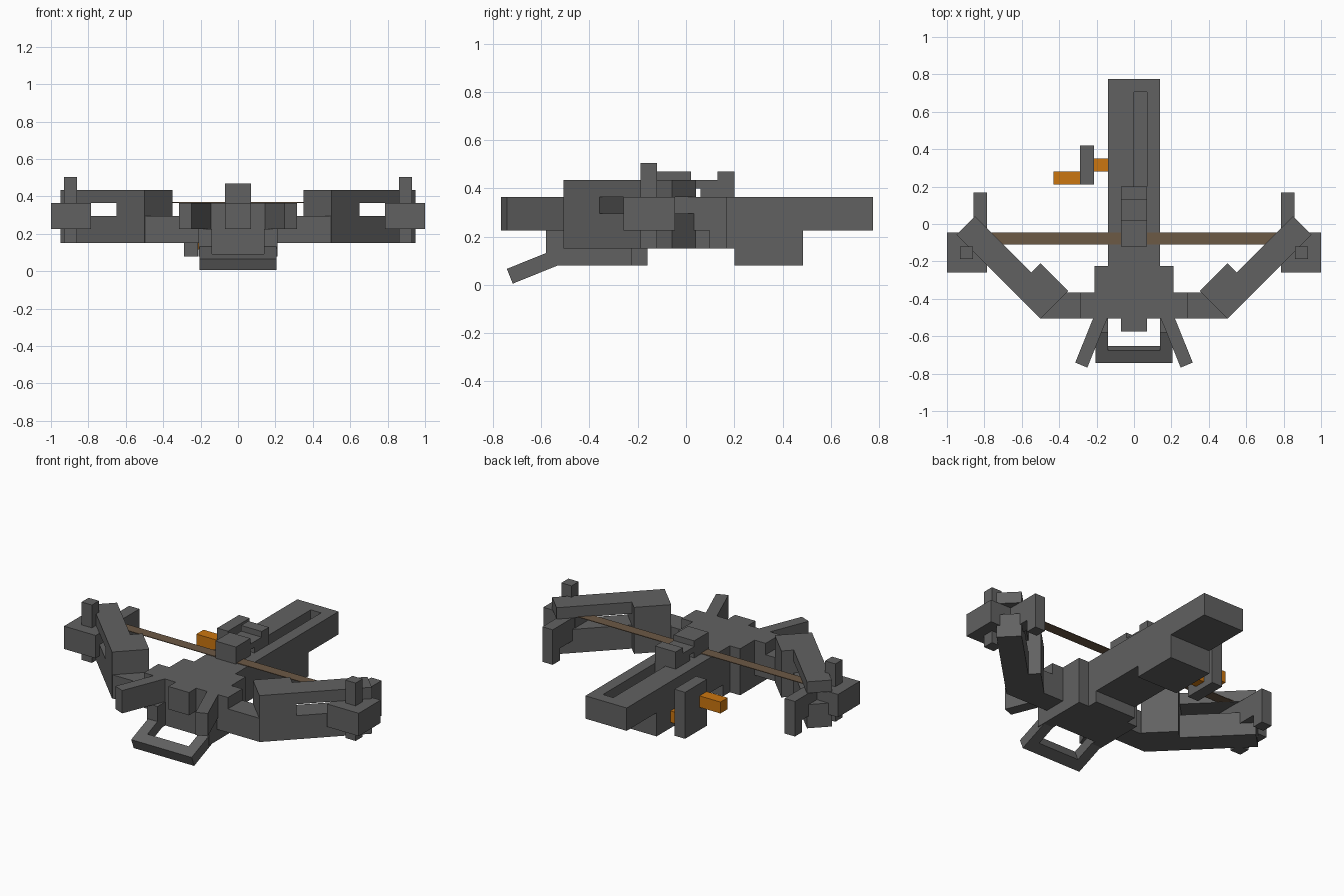
import bpy, math
from mathutils import Matrix, Vector

if "Cube" in bpy.data.objects:
    bpy.data.objects.remove(bpy.data.objects["Cube"])


def material(name, rgb):
    m = bpy.data.materials.new(name)
    m.diffuse_color = (*rgb, 1)
    m.use_nodes = True
    m.node_tree.nodes["Principled BSDF"].inputs["Base Color"].default_value = m.diffuse_color
    return m


GREY = material("dark grey", (0.12, 0.12, 0.12))
ORANGE = material("orange", (0.6, 0.18, 0.005))
BROWN = material("string brown", (0.15, 0.1, 0.06))

FACES = [(0, 2, 3, 1), (4, 5, 7, 6), (0, 1, 5, 4),
         (2, 6, 7, 3), (0, 4, 6, 2), (1, 3, 7, 5)]


def box(name, x, y, z, mat=GREY, matrix=None, flip=1):
    """Box from x, y, z ranges, optionally transformed, then mirrored in x."""
    pts = [Vector((a, b, c)) for c in z for b in y for a in x]
    if matrix:
        pts = [matrix @ p for p in pts]
    pts = [(p.x * flip, p.y, p.z) for p in pts]
    faces = FACES if flip > 0 else [f[::-1] for f in FACES]
    me = bpy.data.meshes.new(name)
    me.from_pydata(pts, [], faces)
    me.materials.append(mat)
    ob = bpy.data.objects.new(name, me)
    bpy.context.collection.objects.link(ob)
    return ob


def pair(name, x, y, z, mat=GREY, matrix=None):
    for side, flip in (("right", 1), ("left", -1)):
        box(f"{side}_{name}", x, y, z, mat, matrix, flip)


# Stock with a groove cut into the rear top
stock = box("rear_stock", (-0.14, 0.14), (0.2, 0.775), (0.225, 0.365))
groove = box("groove_cutter", (0.0, 0.07), (0.19, 0.705), (0.295, 0.5))
groove.hide_render = True
groove.hide_set(True)
cut = stock.modifiers.new("groove", 'BOOLEAN')
cut.operation = 'DIFFERENCE'
cut.solver = 'EXACT'
cut.object = groove
box("grip_block", (-0.14, 0.14), (0.2, 0.485), (0.08, 0.225))
box("fore_stock", (-0.14, 0.14), (-0.365, 0.2), (0.15, 0.365))
box("front_nub", (-0.07, 0.07), (-0.575, -0.505), (0.225, 0.365))

# Front body and cross piece
box("cross_piece", (-0.285, 0.285), (-0.505, -0.365), (0.225, 0.365))
box("front_body", (-0.21, 0.21), (-0.505, -0.365), (0.08, 0.225))
pair("side_block", (0.14, 0.21), (-0.365, -0.225), (0.08, 0.365))
box("under_body", (-0.14, 0.14), (-0.365, -0.16), (0.08, 0.15))
pair("limb_root", (0.21, 0.5), (-0.505, -0.365), (0.15, 0.295))

# Catch on top of the stock
box("catch_front", (-0.07, 0.07), (-0.12, 0.02), (0.365, 0.47))
box("catch_bridge", (-0.07, 0.07), (0.02, 0.06), (0.4, 0.435))
box("catch_middle", (-0.07, 0.07), (0.06, 0.13), (0.365, 0.435))
box("catch_rear", (-0.07, 0.07), (0.13, 0.2), (0.365, 0.47))

# Diagonal limbs: thick root, then a split upper and lower beam
limb = Matrix.Translation((0.5, -0.507, 0)) @ Matrix.Rotation(math.pi / 4, 4, 'Z')
pair("limb_base", (0, 0.21), (0, 0.21), (0.15, 0.435), matrix=limb)
pair("limb_upper", (0.21, 0.635), (0, 0.14), (0.365, 0.435), matrix=limb)
pair("limb_lower", (0.21, 0.635), (0, 0.14), (0.15, 0.295), matrix=limb)

# Limb tips: block, pin and rear hook
pair("tip_block", (0.785, 1.0), (-0.258, -0.045), (0.225, 0.365))
pair("tip_pin", (0.86, 0.93), (-0.188, -0.12), (0.15, 0.505))
pair("hook_arm", (0.787, 0.857), (-0.045, 0.097), (0.225, 0.365))
pair("hook_leg", (0.787, 0.857), (0.097, 0.168), (0.15, 0.365))

# Flat bowstring
box("bowstring", (-0.8, 0.8), (-0.11, -0.045), (0.366, 0.37), BROWN)

# Angled front prongs
prong = Matrix.Translation((0.175, -0.49, 0)) @ Matrix.Rotation(math.radians(22), 4, 'Z')
pair("front_prong", (-0.035, 0.035), (-0.285, 0.0), (0.225, 0.365), matrix=prong)

# Tilted stirrup on two posts
pair("stirrup_post", (0.14, 0.21), (-0.58, -0.505), (0.08, 0.225))
tilt = Matrix.Translation((0, -0.73, 0.036)) @ Matrix.Rotation(math.radians(22), 4, 'X')
pair("stirrup_arm", (0.14, 0.205), (0.07, 0.21), (-0.033, 0.033), matrix=tilt)
box("stirrup_bar", (-0.205, 0.205), (0, 0.07), (-0.033, 0.033), matrix=tilt)

# Winding crank on the left side
box("crank_axle", (-0.215, -0.14), (0.28, 0.35), (0.115, 0.185), ORANGE)
box("crank_lever", (-0.288, -0.215), (0.21, 0.42), (0.08, 0.365))
box("crank_handle", (-0.43, -0.288), (0.21, 0.28), (0.22, 0.29), ORANGE)
